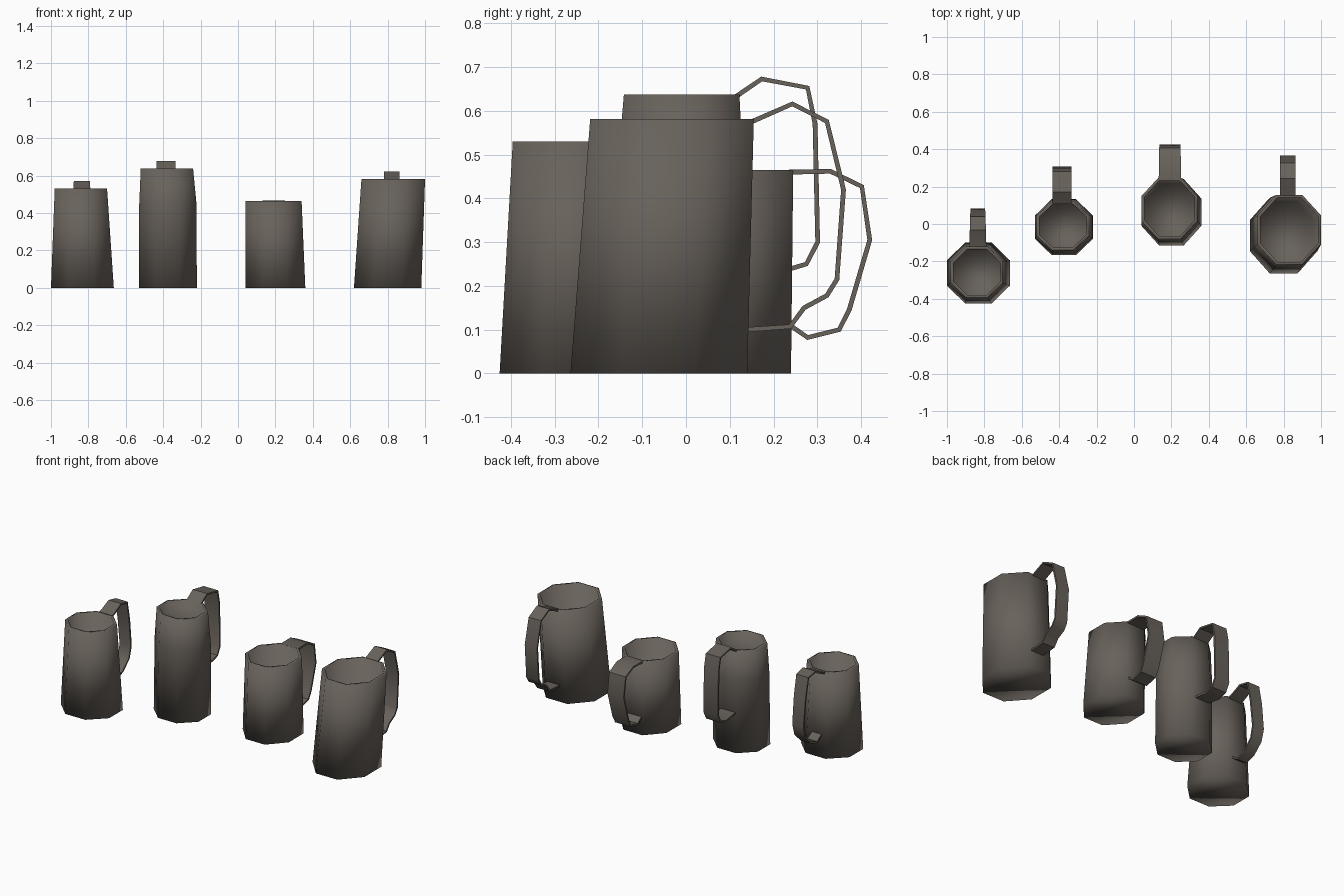
import bpy, bmesh, math
from mathutils import Vector

if "Cube" in bpy.data.objects:
    bpy.data.objects.remove(bpy.data.objects["Cube"])

pewter = bpy.data.materials.new("dark pewter")
pewter.diffuse_color = (0.14, 0.122, 0.105, 1)
pewter.use_nodes = True
pewter.node_tree.nodes["Principled BSDF"].inputs["Base Color"].default_value = pewter.diffuse_color


def finish(bm, name):
    bmesh.ops.recalc_face_normals(bm, faces=bm.faces)
    mesh = bpy.data.meshes.new(name)
    bm.to_mesh(mesh)
    bm.free()
    mesh.materials.append(pewter)
    obj = bpy.data.objects.new(name, mesh)
    bpy.context.collection.objects.link(obj)
    return obj


def skin(bm, rings):
    """Bridge successive closed rings of points and cap both ends."""
    vs = [[bm.verts.new(p) for p in ring] for ring in rings]
    n = len(vs[0])
    for a, b in zip(vs, vs[1:]):
        for i in range(n):
            j = (i + 1) % n
            bm.faces.new((a[i], a[j], b[j], b[i]))
    bm.faces.new(vs[0])
    bm.faces.new(vs[-1])


def octagon(sec, inset=0.0, z=None):
    cx, cy, hx, hy, h = sec
    k = 1 / math.cos(math.pi / 8)
    return [(cx + (hx - inset) * k * math.cos(math.radians(22.5 + 45 * i)),
             cy + (hy - inset) * k * math.sin(math.radians(22.5 + 45 * i)),
             h if z is None else z) for i in range(8)]


# Hollow eight-sided cup from (centre x, centre y, half width, half depth, z)
def cup(name, sections, wall=0.016):
    rings = [octagon(s) for s in sections]
    rings += [octagon(s, wall) for s in reversed(sections[1:])]
    rings.append(octagon(sections[0], wall + 0.004, 0.03))
    bm = bmesh.new()
    skin(bm, rings)
    obj = finish(bm, name)
    obj.data.polygons.foreach_set("use_smooth", [True] * len(obj.data.polygons))


# Flat strap handle swept along a (y, z) path
def handle(name, x, w0, w1, path, thick=0.011):
    pts = [Vector(p) for p in path]
    rings = []
    for i, p in enumerate(pts):
        d0 = (p - pts[max(i - 1, 0)]).normalized()
        d1 = (pts[min(i + 1, len(pts) - 1)] - p).normalized()
        t = (d0 + d1).normalized()
        n = Vector((-t.y, t.x)) * thick / 2
        w = (w0 + (w1 - w0) * i / (len(pts) - 1)) / 2
        a, b = p + n, p - n
        rings.append([(x - w, a.x, a.y), (x + w, a.x, a.y),
                      (x + w, b.x, b.y), (x - w, b.x, b.y)])
    bm = bmesh.new()
    skin(bm, rings)
    obj = finish(bm, name)
    bpy.ops.object.select_all(action='DESELECT')
    obj.select_set(True)
    bpy.context.view_layer.objects.active = obj
    bpy.ops.object.shade_smooth_by_angle(angle=math.radians(35))


# Four mugs: cup sections, then handle centre, widths and path
mugs = {
    "tapered_mug": (
        [(-0.832, -0.262, 0.168, 0.164, 0), (-0.84, -0.258, 0.14, 0.138, 0.53)],
        (-0.835, 0.092, 0.065),
        [(-0.125, 0.522), (-0.085, 0.537), (-0.03, 0.565), (0.035, 0.552),
         (0.06, 0.43), (0.078, 0.26), (0.06, 0.19), (0.0, 0.13),
         (-0.06, 0.11), (-0.11, 0.14)]),
    "tall_mug": (
        [(-0.375, -0.017, 0.155, 0.15, 0), (-0.375, -0.013, 0.153, 0.145, 0.45),
         (-0.38, -0.01, 0.14, 0.132, 0.637)],
        (-0.385, 0.10, 0.10),
        [(0.11, 0.63), (0.173, 0.673), (0.278, 0.653), (0.295, 0.57),
         (0.301, 0.30), (0.275, 0.25), (0.225, 0.235), (0.12, 0.25)]),
    "short_mug": (
        [(0.20, 0.063, 0.16, 0.177, 0), (0.19, 0.082, 0.15, 0.163, 0.465)],
        (0.192, 0.12, 0.10),
        [(0.235, 0.46), (0.33, 0.462), (0.402, 0.427), (0.42, 0.305),
         (0.373, 0.145), (0.35, 0.10), (0.278, 0.082), (0.235, 0.112)]),
    "wide_mug": (
        [(0.80, -0.062, 0.18, 0.202, 0), (0.83, -0.032, 0.17, 0.187, 0.582)],
        (0.822, 0.085, 0.085),
        [(0.145, 0.573), (0.243, 0.616), (0.322, 0.576), (0.36, 0.42),
         (0.345, 0.215), (0.322, 0.178), (0.27, 0.15), (0.238, 0.107),
         (0.138, 0.10)]),
}
for name, (sections, (x, w0, w1), path) in mugs.items():
    cup(name + "_cup", sections)
    handle(name + "_handle", x, w0, w1, path)
